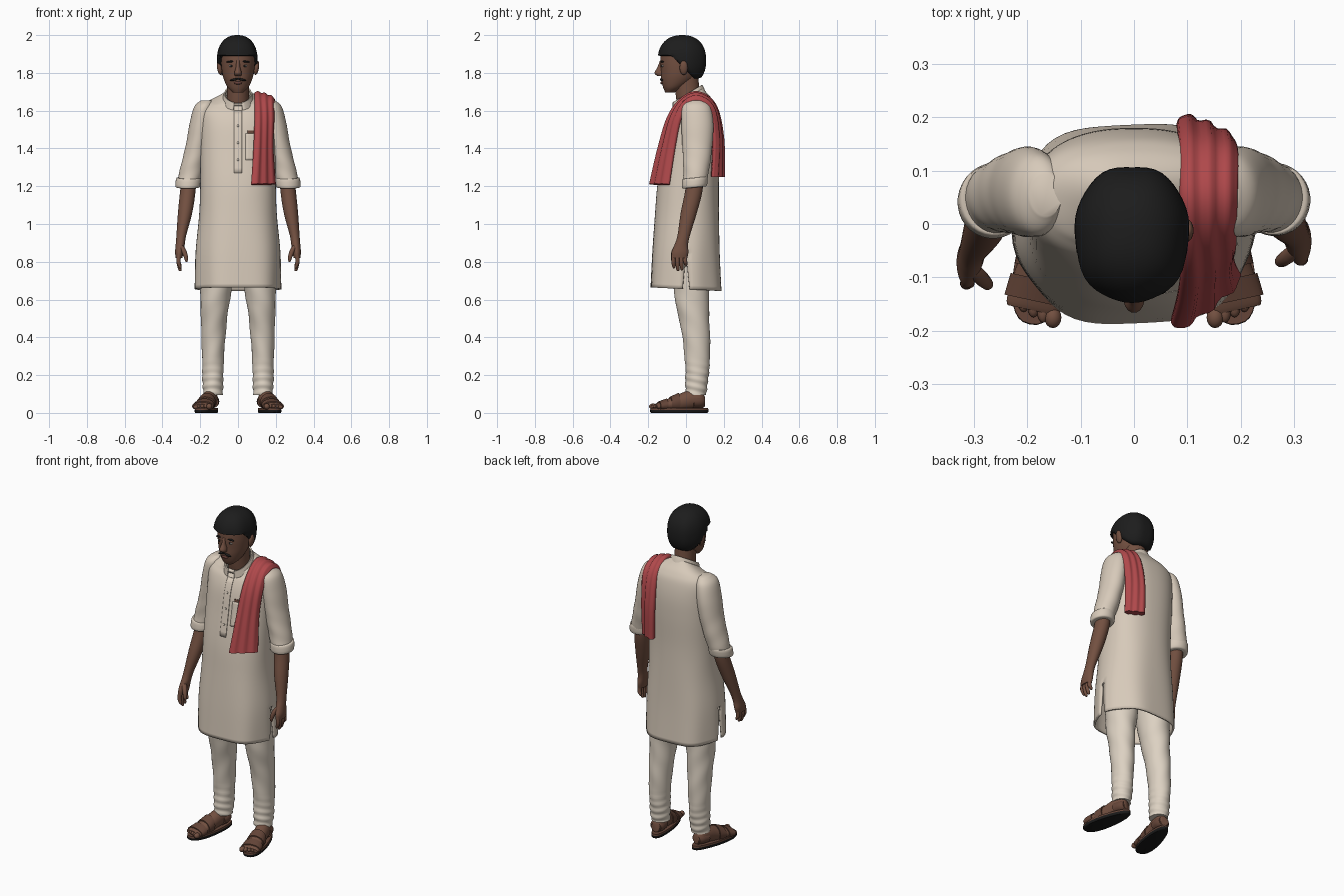
import bpy, bmesh, math
from math import sin, cos, pi
from mathutils import Vector
from mathutils.bvhtree import BVHTree

cube = bpy.data.objects.get("Cube")
if cube:
    bpy.data.objects.remove(cube, do_unlink=True)


def material(name, *rgb):
    m = bpy.data.materials.new(name)
    m.use_nodes = True
    m.diffuse_color = (*rgb, 1)
    m.node_tree.nodes["Principled BSDF"].inputs["Base Color"].default_value = (*rgb, 1)
    return m


cream = material("cream_cotton", .68, .59, .49)
ivory = material("ivory_cotton", .72, .64, .54)
skin_tone = material("brown_skin", .17, .08, .052)
black = material("black_hair", .012, .012, .012)
red = material("red_cloth", .43, .065, .07)
leather = material("sandal_leather", .13, .06, .04)
rubber = material("black_rubber", .01, .01, .01)
eye_white = material("eye_white", .45, .4, .36)
lip_tone = material("lip_brown", .13, .05, .04)


def finish(name, bm, mat, thickness=0):
    bmesh.ops.recalc_face_normals(bm, faces=bm.faces)
    mesh = bpy.data.meshes.new(name)
    bm.to_mesh(mesh)
    bm.free()
    mesh.materials.append(mat)
    mesh.shade_smooth()
    mesh.set_sharp_from_angle(angle=math.radians(55))
    obj = bpy.data.objects.new(name, mesh)
    bpy.context.scene.collection.objects.link(obj)
    if thickness:
        mod = obj.modifiers.new("thickness", "SOLIDIFY")
        mod.thickness = thickness
        mod.offset = -1
    return obj


def skin(rings, closed=True, caps=True):
    """Join successive rings of points into a surface."""
    bm = bmesh.new()
    rows = [[bm.verts.new(p) for p in ring] for ring in rings]
    n = len(rows[0])
    for a, b in zip(rows, rows[1:]):
        for i in range(n if closed else n - 1):
            j = (i + 1) % n
            bm.faces.new((a[i], a[j], b[j], b[i]))
    if caps and closed:
        bm.faces.new(rows[0])
        bm.faces.new(rows[-1])
    return bm


def spline(points, steps=6):
    """Smooth curve through section tuples of any length."""
    p = [Vector(q) for q in points]
    p = [p[0]] + p + [p[-1]]
    out = []
    for a, b, c, d in zip(p, p[1:], p[2:], p[3:]):
        for i in range(steps):
            t = i / steps
            out.append((2 * b + (c - a) * t + (2 * a - 5 * b + 4 * c - d) * t ** 2
                        + (3 * b - a - 3 * c + d) * t ** 3) / 2)
    return out + [p[-1]]


def power(v, e):
    return math.copysign(abs(v) ** e, v)


def clamp(v):
    return max(0, min(1, v))


def level_rings(sections, n=32, e=1, gap=0, fold=None, steps=6, side=1):
    """Rings from (x, y, z, rx, ry[, tilt]) sections, optionally rippled into folds."""
    rings = []
    for s in spline(sections, steps):
        tilt = s[5] if len(s) > 5 else 0
        ring = []
        for i in range(n):
            a = -pi / 2 + gap + (2 * pi - 2 * gap) * (i + .5) / n
            f = 1 + fold(a, s[2]) if fold else 1
            dy = f * s[4] * power(sin(a), e)
            ring.append((side * (s[0] + f * s[3] * power(cos(a), e)), s[1] + dy, s[2] + tilt * dy))
        rings.append(ring)
    return rings


def ball(name, loc, scale, mat, roll=0):
    bm = bmesh.new()
    bmesh.ops.create_uvsphere(bm, u_segments=16, v_segments=10, radius=1)
    for v in bm.verts:
        x, y, z = v.co * Vector((1, 1, 1))
        x, z = x * scale[0], z * scale[2]
        v.co = Vector(loc) + Vector((x * cos(roll) - z * sin(roll), y * scale[1],
                                     x * sin(roll) + z * cos(roll)))
    return finish(name, bm, mat)


# Long tunic with side slits
tunic = skin(level_rings([
    (0, 0, .655, .225, .19, -.05), (0, 0, .85, .222, .18, 0), (0, .005, 1.05, .205, .17, 0),
    (0, .012, 1.22, .2, .162, 0), (0, .03, 1.4, .2, .15, 0), (0, .04, 1.52, .2, .138, 0),
    (0, .045, 1.6, .198, .118, .1), (0, .045, 1.64, .17, .095, .2),
    (0, .03, 1.662, .115, .08, .4), (0, .012, 1.672, .078, .078, .6)],
    n=64, e=.85, fold=lambda a, z: .022 * sin(6 * a + 1) * clamp((1.15 - z) / .5)), caps=False)
for v in tunic.verts:
    if abs(v.co.x) > .18 and abs(v.co.y) < .022 and v.co.z < .85:
        v.co.y *= (.85 - v.co.z) / .15
slit = [f for f in tunic.faces if f.calc_center_median().z < .85
        and abs(f.calc_center_median().x) > .18 and abs(f.calc_center_median().y) < .008]
bmesh.ops.delete(tunic, geom=slit, context="FACES")
surface = BVHTree.FromBMesh(tunic)
finish("tunic", tunic, cream, .01)


# Plates sewn onto the chest
def chest_patch(name, x0, x1, z0, z1, mat, lift=.004):
    rows = []
    for j in range(13):
        z = z0 + (z1 - z0) * j / 12
        row = []
        for i in range(7):
            x = x0 + (x1 - x0) * i / 6
            hit = surface.ray_cast(Vector((x, -1, z)), Vector((0, 1, 0)))[0]
            row.append((x, (hit.y if hit else -.06) - lift, z))
        rows.append(row)
    finish(name, skin(rows, closed=False), mat, .004)


chest_patch("placket", -.02, .02, 1.27, 1.6, cream)
chest_patch("pocket", .04, .13, 1.34, 1.48, cream)
chest_patch("pocket_contents", .05, .1, 1.472, 1.495, leather, .003)
for k in range(3):
    z = 1.34 + k * .09
    hit = surface.ray_cast(Vector((0, -1, z)), Vector((0, 1, 0)))[0]
    ball("button", (0, hit.y - .005, z), (.006, .004, .006), ivory)

finish("collar", skin(level_rings([(0, .014, 1.65, .086, .09, .55), (0, .01, 1.67, .08, .085, .6),
                                   (0, .006, 1.69, .073, .08, .6)], gap=.2), closed=False), cream, .008)

# Folded scarf over the left shoulder: centre, half width vector, half thickness
scarf_rings = []
path = spline([
    (.135, -.14, 1.21, .063, .05, 0, .022), (.135, -.103, 1.4, .05, .042, 0, .022),
    (.14, -.06, 1.56, .05, .028, -.01, .022), (.14, .0, 1.65, .052, .01, -.015, .02),
    (.14, .07, 1.672, .054, 0, -.018, .018), (.14, .14, 1.61, .055, -.01, -.01, .02),
    (.135, .17, 1.45, .054, -.02, 0, .02), (.135, .168, 1.25, .05, -.028, 0, .02)])
for i, s in enumerate(path):
    tangent = (path[min(i + 1, len(path) - 1)] - path[max(i - 1, 0)])
    centre, width = Vector(s[:3]), Vector(s[3:6])
    normal = Vector(tangent[:3]).cross(width).normalized()
    ring = []
    for k in range(40):
        a = 2 * pi * k / 40
        pleat = 1 + .22 * cos(3 * pi * cos(a) + .6)
        ring.append(centre + width * cos(a) + normal * s[6] * pleat * power(sin(a), .6))
    scarf_rings.append(ring)
finish("scarf", skin(scarf_rings), red)


# Sleeves, forearms and hands
def arm(side, label, forward):
    def swing(rings):
        return [[(x, y - forward * max(0, 1.25 - z), z) for x, y, z in r] for r in rings]

    def part(name, sections, mat, **kw):
        finish(label + name, skin(swing(level_rings(sections, side=side, **kw))), mat)

    part("sleeve", [(.165, .055, 1.655, .03, .04), (.18, .055, 1.62, .052, .075),
                    (.197, .06, 1.53, .06, .085), (.215, .06, 1.42, .061, .08),
                    (.243, .055, 1.3, .062, .07), (.262, .047, 1.22, .06, .062)], cream,
         fold=lambda a, z: .02 * sin(z * 60 + 2 * a) * clamp((1.5 - z) * 4))
    part("cuff", [(.26, .047, 1.245, .058, .062, .1), (.262, .047, 1.24, .066, .068, .1),
                  (.265, .045, 1.2, .066, .067, .1), (.266, .045, 1.193, .056, .058, .1)], cream, steps=3)
    part("forearm", [(.255, .05, 1.3, .038, .042), (.265, .042, 1.18, .041, .046),
                     (.28, .015, 1.06, .038, .043), (.3, -.012, .94, .026, .033),
                     (.306, -.025, .89, .024, .036), (.311, -.032, .85, .022, .045),
                     (.312, -.035, .82, .018, .042)], skin_tone)
    for k in range(4):
        y, low = -.067 + .021 * k, (.765, .75, .755, .775)[k]
        part("finger", [(.312, y, .84, .011, .011), (.315, y, .8, .0115, .011),
                        (.308, y + .003, low + .01, .009, .009), (.305, y + .003, low, .004, .004)],
             skin_tone, n=12, steps=3)
    part("thumb", [(.305, -.045, .89, .012, .012), (.287, -.062, .86, .014, .014),
                   (.275, -.07, .82, .011, .011), (.273, -.07, .8, .005, .005)], skin_tone, n=12, steps=3)


arm(1, "left_", 0)
arm(-1, "right_", .1)


# Trousers gathered at the ankle, feet and sandals
def leg(side, label):
    def gather(a, z):
        return .045 * sin(z * 150 + 2 * sin(a)) * clamp((.3 - z) * 6) + .015 * sin(z * 40 + 3 * a)

    finish(label + "trouser_leg", skin(level_rings([
        (.1, .02, .95, .1, .12), (.116, .03, .66, .084, .095), (.124, .035, .56, .074, .087),
        (.128, .048, .46, .067, .077), (.131, .057, .36, .061, .071), (.133, .06, .24, .056, .064),
        (.133, .056, .16, .055, .06), (.133, .052, .095, .05, .054)],
        fold=gather, side=side, steps=10)), ivory)

    def place(u, v, z):
        return (side * (.163 + u * .978 - v * .21), -.035 + u * .21 + v * .978, z)

    def outline(z, grow):
        ring = []
        for k in range(40):
            a = 2 * pi * k / 40
            v = .157 * sin(a)
            ring.append(place(grow * (.051 - .06 * v) * power(cos(a), .8), v * grow, z))
        return ring

    def foot_rings(sections, grow=0):
        return [[place((s[2] + grow) * cos(2 * pi * k / 24), s[0],
                       max(.018, s[1] + (s[3] + grow) * sin(2 * pi * k / 24)))
                 for k in range(24)] for s in spline(sections, 4)]

    finish(label + "sole", skin([outline(0, .96), outline(.004, 1), outline(.016, 1)]), rubber)
    finish(label + "insole", skin([outline(.015, 1), outline(.026, .99)]), leather)
    finish(label + "foot", skin(foot_rings([
        (.135, .06, .022, .03), (.11, .068, .036, .045), (.06, .07, .04, .05), (.0, .055, .042, .046),
        (-.06, .042, .048, .033), (-.115, .034, .052, .02), (-.13, .032, .048, .014)])), skin_tone)
    for k in range(5):
        u = -.04 + .02 * k
        r = .016 if k == 0 else .011
        ball(label + "toe", place(u, -.135 + .006 * k, .034), (r, .02, r), skin_tone)
    for name, band in (("toe_strap", [(-.07, .041, .05, .03), (-.112, .035, .053, .021)]),
                       ("instep_strap", [(-.005, .055, .043, .046), (-.05, .045, .047, .036)]),
                       ("heel_strap", [(.133, .06, .025, .022), (.11, .06, .037, .03), (.07, .058, .041, .03)])):
        finish(label + name, skin(foot_rings(band, .005)), leather)


leg(1, "left_")
leg(-1, "right_")

# Neck, head and facial features
finish("neck", skin(level_rings([(0, .03, 1.6, .066, .07), (0, .012, 1.67, .058, .065),
                                 (0, 0, 1.78, .058, .065)])), skin_tone)
finish("head", skin(level_rings([
    (0, -.085, 1.697, .028, .025), (0, -.066, 1.722, .054, .055), (0, -.045, 1.76, .073, .086),
    (0, -.035, 1.8, .084, .098), (0, -.03, 1.86, .09, .106), (0, -.025, 1.92, .088, .104),
    (0, -.02, 1.97, .06, .07)])), skin_tone)
finish("nose", skin(level_rings([(0, -.13, 1.865, .009, .008), (0, -.133, 1.83, .012, .019),
                                 (0, -.139, 1.8, .02, .028), (0, -.135, 1.784, .017, .018)], n=16)), skin_tone)
ball("lips", (0, -.127, 1.747), (.022, .009, .008), lip_tone)
for s, label in ((1, "left_"), (-1, "right_")):
    ball(label + "ear", (s * .098, -.012, 1.827), (.013, .022, .038), skin_tone, s * -.15)
    ball(label + "eye", (s * .035, -.121, 1.837), (.014, .009, .006), eye_white)
    ball(label + "pupil", (s * .035, -.127, 1.837), (.006, .005, .006), black)
    ball(label + "eyebrow", (s * .037, -.125, 1.86), (.024, .009, .005), black, s * -.1)
    ball(label + "moustache", (s * .019, -.129, 1.765), (.024, .008, .006), black, s * -.25)

# Hair cap with a hairline sloping down to the nape
hair = bmesh.new()
bmesh.ops.create_uvsphere(hair, u_segments=48, v_segments=32, radius=1)
for v in hair.verts:
    c = v.co / sum(abs(q) ** 2.3 for q in v.co) ** (1 / 2.3)
    wave = 1 + .012 * sin(7 * math.atan2(c.y, c.x)) * (1 - c.z ** 2)
    x, y, z = c.x * .107 * wave, c.y * .128 * wave - .02, 1.866 + c.z * .134
    line = 1.89 - .12 * clamp((y + .08) / .13)
    if z < line:
        x, y, z = x * .9, (y + .02) * .9 - .02, line
    v.co = (x - .004, y, z)
finish("hair", hair, black)
